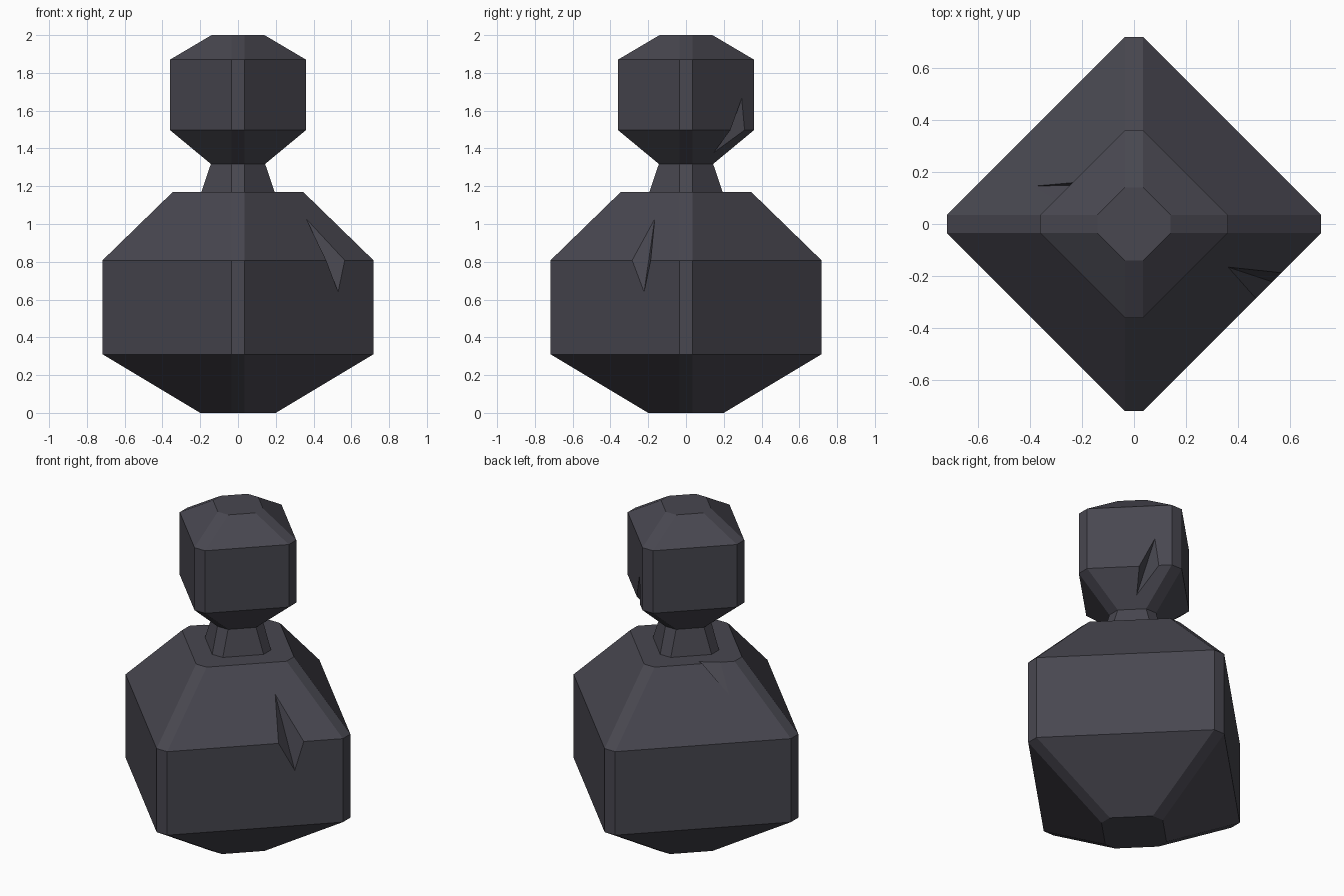
import bpy, bmesh
from mathutils import Vector

if "Cube" in bpy.data.objects:
    bpy.data.objects.remove(bpy.data.objects["Cube"])

CHAMFER = 0.035

stone = bpy.data.materials.new("dark slate")
stone.diffuse_color = (0.065, 0.063, 0.080, 1)
stone.use_nodes = True
stone.node_tree.nodes["Principled BSDF"].inputs["Base Color"].default_value = stone.diffuse_color


def make_object(name, bm):
    bmesh.ops.recalc_face_normals(bm, faces=bm.faces)
    mesh = bpy.data.meshes.new(name)
    bm.to_mesh(mesh)
    bm.free()
    mesh.materials.append(stone)
    obj = bpy.data.objects.new(name, mesh)
    bpy.context.collection.objects.link(obj)
    return obj


def loft(name, profile):
    """Stack diamond rings with chamfered corners; profile = (radius, z)."""
    bm = bmesh.new()
    c, rings = CHAMFER, []
    for r, z in profile:
        pts = [(r, -c), (r, c), (c, r), (-c, r), (-r, c), (-r, -c), (-c, -r), (c, -r)]
        rings.append([bm.verts.new((x, y, z)) for x, y in pts])
    for lo, hi in zip(rings, rings[1:]):
        for i in range(8):
            j = (i + 1) % 8
            bm.faces.new((lo[i], lo[j], hi[j], hi[i]))
    bm.faces.new(rings[0][::-1])
    bm.faces.new(rings[-1])
    return make_object(name, bm)


def chip(target, a, b, left, right):
    """Cut a V notch whose crease runs a-b and whose lips are left and right."""
    a, b, left, right = map(Vector, (a, b, left, right))
    mid = (a + b) / 2
    ext = (a - b) * 0.05
    pts = [a + ext, b - ext, mid + (left - mid) * 3, mid + (right - mid) * 3]
    bm = bmesh.new()
    v = [bm.verts.new(p) for p in pts]
    for f in ((0, 1, 2), (0, 1, 3), (0, 2, 3), (1, 2, 3)):
        bm.faces.new([v[i] for i in f])
    cutter = make_object("chip_cutter", bm)
    cutter.hide_render = True
    mod = target.modifiers.new("chip", 'BOOLEAN')
    mod.operation = 'DIFFERENCE'
    mod.solver = 'EXACT'
    mod.object = cutter
    # bake the cut and drop the cutter
    deps = bpy.context.evaluated_depsgraph_get()
    baked = bpy.data.meshes.new_from_object(target.evaluated_get(deps))
    target.modifiers.clear()
    target.data = baked
    bpy.data.objects.remove(cutter)


# Main parts
body = loft("body", [(0.20, 0), (0.717, 0.31), (0.717, 0.808), (0.345, 1.17)])
neck = loft("neck", [(0.195, 1.165), (0.143, 1.32)])
head = loft("head", [(0.14, 1.315), (0.36, 1.497), (0.36, 1.87), (0.14, 2.0)])

# Chipped edges: front right shoulder, back left shoulder top, back right of head
chip(body, (0.36, -0.165, 1.03), (0.53, -0.222, 0.64),
     (0.467, -0.285, 0.808), (0.565, -0.187, 0.808))
chip(body, (-0.19, 0.15, 1.17), (-0.39, 0.145, 1.02),
     (-0.22, 0.16, 1.17), (-0.29, 0.09, 1.17))
chip(head, (0.10, 0.295, 1.665), (0.104, 0.148, 1.38),
     (0.16, 0.235, 1.497), (0.085, 0.31, 1.497))
